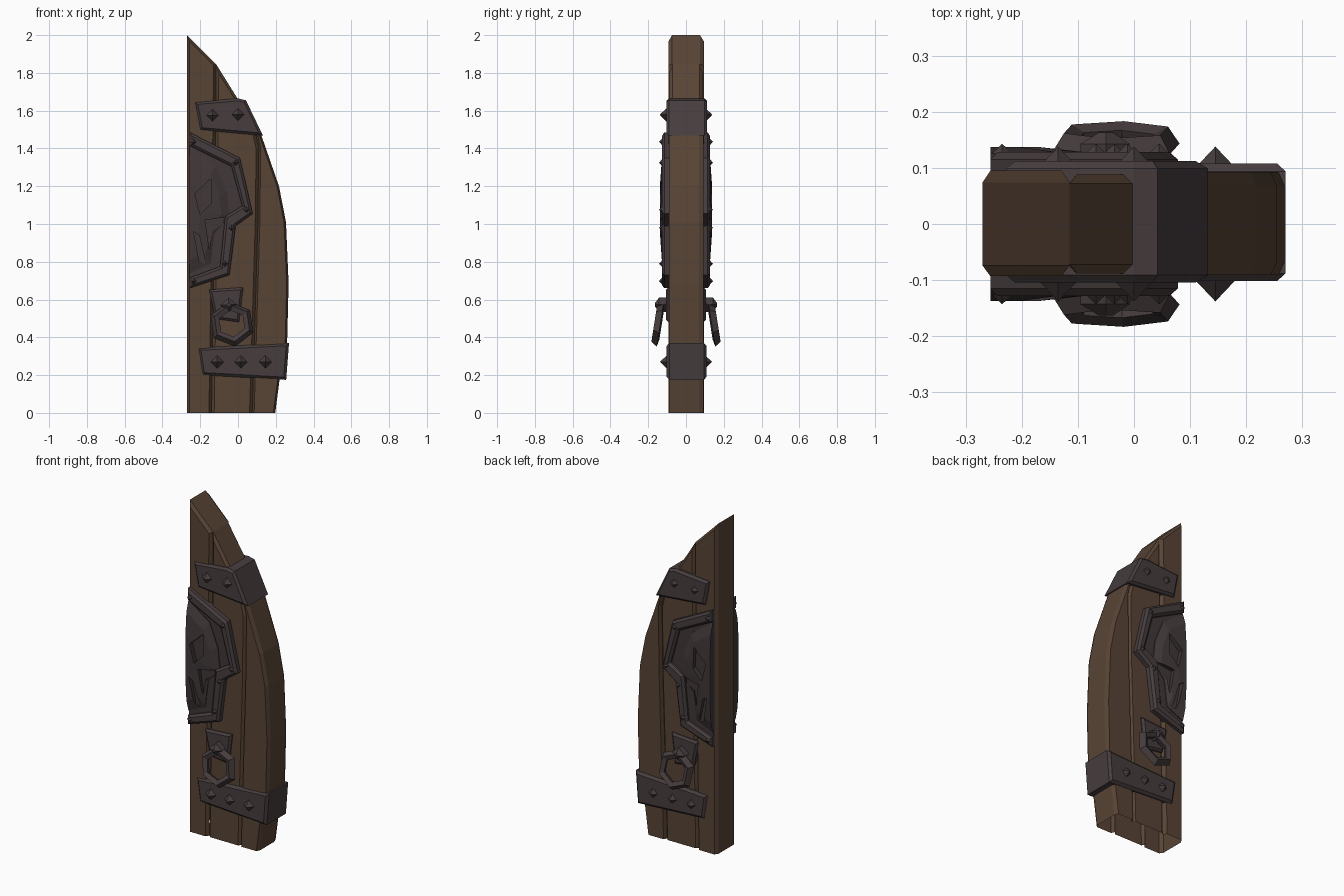
import bpy, bmesh, math
from mathutils import Matrix, Vector

if "Cube" in bpy.data.objects:
    bpy.data.objects.remove(bpy.data.objects["Cube"])


def material(name, rgb):
    m = bpy.data.materials.new(name)
    m.diffuse_color = (*rgb, 1)
    m.use_nodes = True
    m.node_tree.nodes["Principled BSDF"].inputs["Base Color"].default_value = m.diffuse_color
    return m


WOOD = material("brown wood", (0.098, 0.058, 0.036))
IRON = material("dark iron", (0.062, 0.046, 0.048))
DARK = material("blackened iron", (0.052, 0.039, 0.040))


def finish(bm, name, mat, mirror=False):
    bmesh.ops.recalc_face_normals(bm, faces=bm.faces[:])
    me = bpy.data.meshes.new(name)
    bm.to_mesh(me)
    bm.free()
    ob = bpy.data.objects.new(name, me)
    bpy.context.collection.objects.link(ob)
    me.materials.append(mat)
    if mirror:
        add_mirror(ob)
    return ob


def add_mirror(ob):
    mod = ob.modifiers.new("both_sides", 'MIRROR')
    mod.use_axis = (False, True, False)


def prism(name, pts, y0, y1, mat, chamfer=0.0, mirror=False, rim=None, drop=()):
    """Extrude an x-z outline from y0 to y1 and chamfer the outer caps.
    rim: y depth where the chamfer ends; drop: hidden sides to leave open."""
    bm = bmesh.new()
    n = len(pts)
    a = [bm.verts.new((x, y0, z)) for x, z in pts]
    b = [bm.verts.new((x, y1, z)) for x, z in pts]
    bm.faces.new(a)
    bm.faces.new(b[::-1])
    for i in range(n):
        j = (i + 1) % n
        f = bm.faces.new((a[i], b[i], b[j], a[j]))
        f.material_index = 1 if i in drop else 0
    bmesh.ops.recalc_face_normals(bm, faces=bm.faces[:])
    if chamfer:
        loops = [a] if mirror else [a, b]
        edges = []
        for loop in loops:
            for i in range(n):
                v, w = loop[i], loop[(i + 1) % n]
                if v.co.z > 0.001 or w.co.z > 0.001:
                    edges.append(bm.edges.get((v, w)))
        bmesh.ops.bevel(bm, geom=edges, offset=chamfer, segments=1, profile=0.5,
                        affect='EDGES', clamp_overlap=True, material=0)
    if rim:
        for v in bm.verts:
            if abs(v.co.y) < y1 - 0.003:
                v.co.y = math.copysign(rim, v.co.y)
    hidden = [f for f in bm.faces if f.material_index == 1]
    bmesh.ops.delete(bm, geom=hidden, context='FACES')
    return finish(bm, name, mat, mirror)


def spikes(name, places, y_base, y_tip, r):
    """Four-sided pointed studs, on both faces of the door."""
    bm = bmesh.new()
    for x, z in places:
        ring = [bm.verts.new((x + r * c, y_base, z + r * s))
                for c, s in ((1, 0), (0, 1), (-1, 0), (0, -1))]
        tip = bm.verts.new((x, y_tip, z))
        bm.faces.new(ring)
        for i in range(4):
            bm.faces.new((ring[i], ring[(i + 1) % 4], tip))
    return finish(bm, name, IRON, True)


# Three planks with chamfered edges forming the grooves, open underneath
seam1 = [(-0.14, 0), (-0.125, 1.0), (-0.115, 1.845)]
seam2 = [(0.075, 0), (0.105, 1.0), (0.11, 1.4), (0.08, 1.54)]
prism("left_plank", [(-0.27, 0)] + seam1 + [(-0.27, 2.0)],
      -0.093, 0.095, WOOD, 0.014, rim=0.074, drop=(0, 1, 2))
prism("middle_plank", [seam1[0]] + seam2 + [(0.0, 1.66)] + seam1[:0:-1],
      -0.088, 0.088, WOOD, 0.014, rim=0.072, drop=(0, 1, 2, 3, 4, 6, 7))
prism("right_plank", [seam2[0], (0.197, 0), (0.22, 0.175), (0.26, 0.37),
      (0.268, 0.685), (0.254, 1.01), (0.217, 1.2), (0.127, 1.46), (0.105, 1.52)]
      + seam2[:0:-1], -0.091, 0.093, WOOD, 0.016, rim=0.069,
      drop=(0, 8, 9, 10, 11))

# Iron bands wrapping the curved edge
prism("upper_band", [(-0.228, 1.645), (0.0, 1.665), (0.042, 1.655),
      (0.132, 1.468), (-0.2, 1.498)], -0.104, 0.112, IRON, 0.013)
prism("lower_band", [(-0.212, 0.345), (0.27, 0.37), (0.255, 0.175),
      (-0.19, 0.2)], -0.102, 0.108, IRON, 0.014)
spikes("band_studs", [(-0.135, 1.575), (0.0, 1.58), (-0.11, 0.27),
       (0.015, 0.27), (0.145, 0.27)], -0.1, -0.138, 0.036)

# Half mask frame, cut off at the straight edge
L = -0.256
outer = [(L, 1.485), (0.01, 1.35), (0.078, 1.055), (-0.012, 0.99),
         (-0.045, 0.73), (L, 0.66)]
inner = [(L, 1.415), (-0.035, 1.305), (0.022, 1.095), (-0.068, 1.04),
         (-0.095, 0.775), (L, 0.715)]
prism("mask_frame", outer + inner[::-1], -0.128, -0.08, IRON, 0.013, True)
prism("mask_backing", inner, -0.104, -0.08, DARK, mirror=True)
spikes("frame_rivets", [(-0.235, 1.435), (-0.012, 1.325), (0.045, 1.075),
       (-0.035, 0.98), (-0.068, 0.79), (-0.235, 0.698)], -0.126, -0.143, 0.018)

# Domed half mask inside the frame
face = [(L, 1.41), (-0.115, 1.31), (-0.06, 1.17), (-0.045, 1.04),
        (-0.125, 0.95), (-0.145, 0.79), (L, 0.74)]
n = len(face)
bm = bmesh.new()
centre = Vector((L, 1.08))
rings = []
for scale, y in ((1, -0.09), (1, -0.108), (0.8, -0.128), (0.42, -0.137)):
    ring = []
    for p in face:
        q = centre + (Vector(p) - centre) * scale
        ring.append(bm.verts.new((q.x, y, q.y)))
    rings.append(ring)
for r, s in zip(rings, rings[1:]):
    for i in range(n - 1):
        bm.faces.new((r[i], r[i + 1], s[i + 1], s[i]))
bm.faces.new(rings[0])
bm.faces.new(rings[-1])
# flat cut side of the mask
bm.faces.new([r[0] for r in rings] + [r[-1] for r in rings[::-1]])
mask = finish(bm, "mask_face", DARK)

# Eye, cheek and mouth recesses
recesses = {
    "eye_cutter": [(-0.228, 1.16), (-0.143, 1.24), (-0.14, 1.11), (-0.2, 1.05)],
    "cheek_cutter": [(-0.175, 1.02), (-0.075, 1.035), (-0.085, 0.995),
                     (-0.135, 0.965), (-0.152, 0.87)],
    "mouth_cutter": [(-0.235, 0.96), (-0.205, 0.94), (-0.17, 0.785),
                     (-0.205, 0.8)],
}
for name, pts in recesses.items():
    cutter = prism(name, pts, -0.2, -0.109, DARK)
    cutter.hide_render = True
    cutter.hide_viewport = True
    cut = mask.modifiers.new(name, 'BOOLEAN')
    cut.operation = 'DIFFERENCE'
    cut.solver = 'EXACT'
    cut.object = cutter
add_mirror(mask)

# Handle plate, staple and hanging ring
prism("handle_plate", [(-0.153, 0.652), (0.028, 0.665), (0.006, 0.48),
      (-0.12, 0.498)], -0.106, -0.07, IRON, 0.012, True)
prism("handle_staple", [(-0.095, 0.57), (-0.05, 0.61), (-0.008, 0.575),
      (-0.045, 0.535)], -0.163, -0.09, IRON, 0.02, True)

bm = bmesh.new()
place = (Matrix.Translation((-0.032, -0.148, 0.472))
         @ Matrix.Rotation(math.radians(-9), 4, 'X')
         @ Matrix.Rotation(math.radians(-8), 4, 'Y'))
section = ((0.122, 0.012), (0.1, -0.02), (0.072, -0.008), (0.082, 0.02))
loops = []
for i in range(6):
    a = math.radians(90 + 60 * i)
    loops.append([bm.verts.new(place @ Vector((r * math.cos(a), y, r * math.sin(a))))
                  for r, y in section])
for i in range(6):
    p, q = loops[i], loops[(i + 1) % 6]
    for k in range(4):
        m = (k + 1) % 4
        bm.faces.new((p[k], p[m], q[m], q[k]))
finish(bm, "handle_ring", IRON, True)
